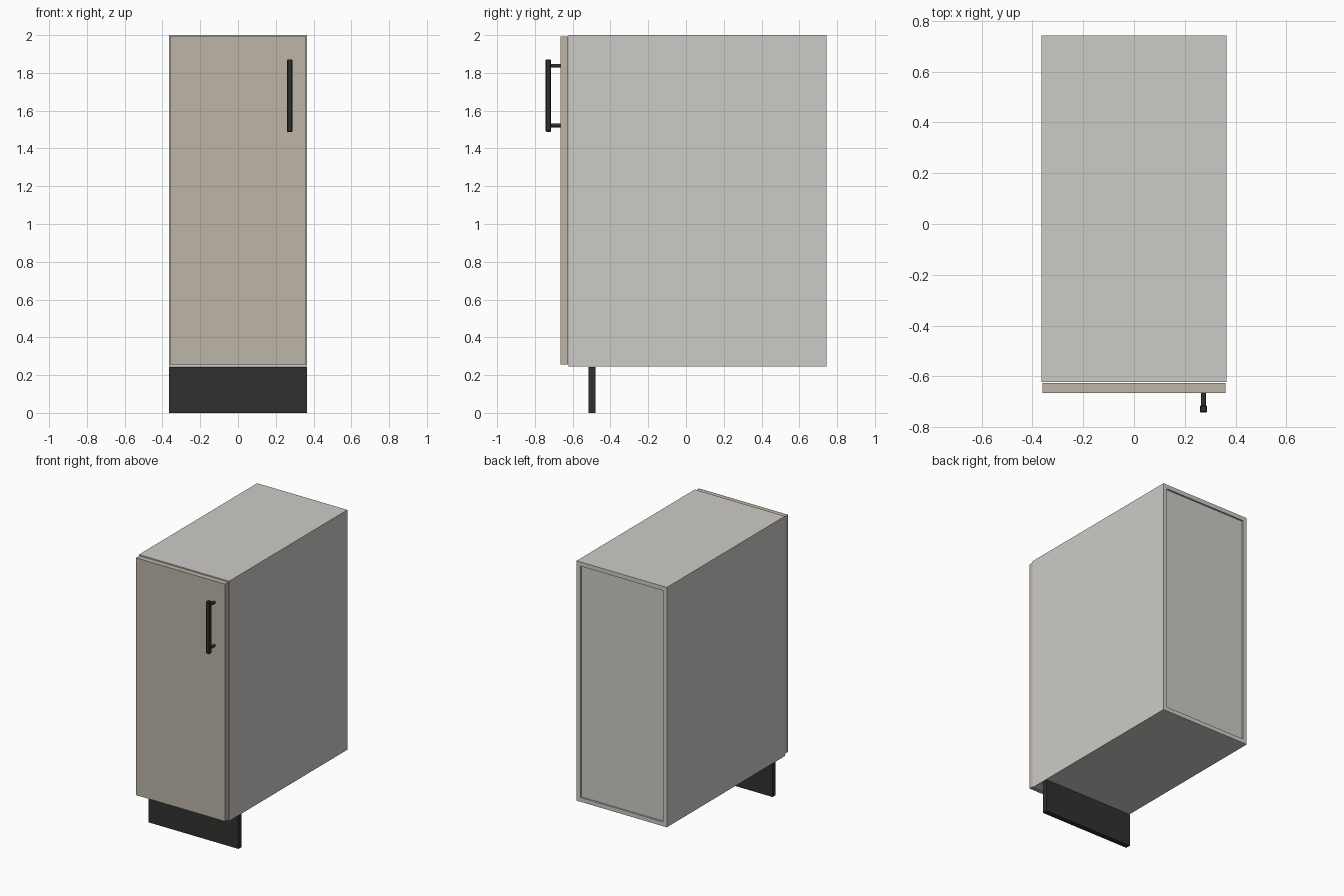
import bpy, bmesh
from mathutils import Vector, Matrix
from math import radians

if "Cube" in bpy.data.objects:
    bpy.data.objects.remove(bpy.data.objects["Cube"])

W, BACK, FRONT, Z0, Z1, T = 0.365, 0.743, -0.623, 0.245, 2.0, 0.044


def material(name, rgb):
    m = bpy.data.materials.new(name)
    m.diffuse_color = (*rgb, 1)
    m.use_nodes = True
    m.node_tree.nodes["Principled BSDF"].inputs["Base Color"].default_value = m.diffuse_color
    return m


def finish(name, bm, mat):
    me = bpy.data.meshes.new(name)
    bmesh.ops.recalc_face_normals(bm, faces=bm.faces)
    bm.to_mesh(me)
    bm.free()
    me.materials.append(mat)
    ob = bpy.data.objects.new(name, me)
    bpy.context.collection.objects.link(ob)
    return ob


def box_bm(lo, hi):
    bm = bmesh.new()
    lo, hi = Vector(lo), Vector(hi)
    bmesh.ops.create_cube(bm, size=1)
    bmesh.ops.scale(bm, vec=hi - lo, verts=bm.verts)
    bmesh.ops.translate(bm, vec=(lo + hi) / 2, verts=bm.verts)
    return bm


def box(name, lo, hi, mat, bevel=0):
    ob = finish(name, box_bm(lo, hi), mat)
    if bevel:
        mod = ob.modifiers.new("edge", 'BEVEL')
        mod.width, mod.segments = bevel, 1
    return ob


grey = material("carcass_grey", (0.61, 0.60, 0.57))
beige = material("door_beige", (0.51, 0.46, 0.39))
black = material("dark_metal", (0.03, 0.03, 0.028))

# Carcass: box hollowed from the front, with a shallow recess at the back
bm = box_bm((-W, FRONT, Z0), (W, BACK, Z1))
bm.normal_update()
for sign, depth in ((-1, BACK - FRONT - 0.032), (1, 0.012)):
    face = next(f for f in bm.faces if f.normal.y * sign > 0.9)
    bmesh.ops.inset_individual(bm, faces=[face], thickness=T)
    inner = bmesh.ops.extrude_discrete_faces(bm, faces=[face])["faces"][0]
    bmesh.ops.translate(bm, vec=(0, -sign * depth, 0), verts=inner.verts)
    bmesh.ops.remove_doubles(bm, verts=bm.verts, dist=1e-5)
    bm.normal_update()
finish("carcass", bm, grey)

# Door and recessed plinth
box("door", (-0.36, -0.665, 0.257), (0.36, -0.626, 1.993), beige)
box("plinth", (-W, -0.516, 0), (W, -0.479, Z0 - 0.003), black)

# Bar handle on two round posts
HX = 0.274
box("handle_bar", (HX - 0.0145, -0.743, 1.488), (HX + 0.0145, -0.715, 1.872), black, 0.004)
for name, z in (("handle_post_lower", 1.522), ("handle_post_upper", 1.838)):
    bm = bmesh.new()
    bmesh.ops.create_cone(bm, cap_ends=True, segments=16, radius1=0.01, radius2=0.01, depth=0.055,
                          matrix=Matrix.Translation((HX, -0.6905, z)) @ Matrix.Rotation(radians(90), 4, 'X'))
    post = finish(name, bm, black)
    bpy.context.view_layer.objects.active = post
    post.select_set(True)
    bpy.ops.object.shade_smooth_by_angle()
    post.select_set(False)
